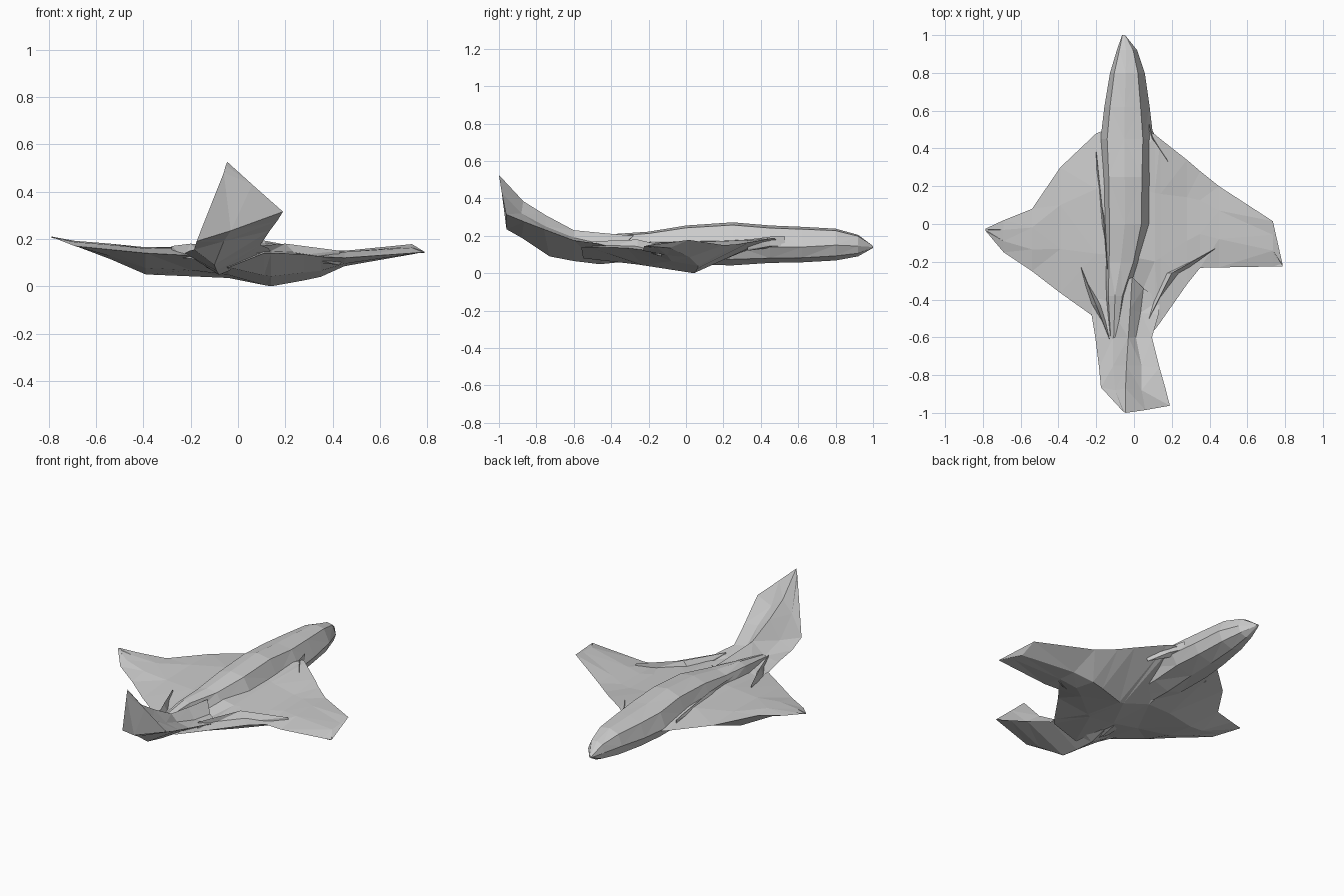
import bpy, bmesh


def loft(name, rings):
    """Skin a list of equal-length point rings, capped and triangulated."""
    bm = bmesh.new()
    vs = [[bm.verts.new(p) for p in ring] for ring in rings]
    n = len(vs[0])
    for a, b in zip(vs, vs[1:]):
        for i in range(n):
            j = (i + 1) % n
            bm.faces.new((a[i], a[j], b[j], b[i]))
    bm.faces.new(vs[0])
    bm.faces.new(vs[-1])
    bmesh.ops.remove_doubles(bm, verts=bm.verts, dist=0.0005)
    bmesh.ops.triangulate(bm, faces=bm.faces)
    bmesh.ops.recalc_face_normals(bm, faces=bm.faces)
    me = bpy.data.meshes.new(name)
    bm.to_mesh(me)
    bm.free()
    ob = bpy.data.objects.new(name, me)
    bpy.context.collection.objects.link(ob)
    return ob


# Fuselage: eight-sided sections (y, centre x, half width, top, middle, bottom)
def body_ring(y, xc, w, t, m, b):
    pts = [(-1, m), (-.75, t - .25 * (t - m)), (-.1, t), (.6, t - .12 * (t - m)),
           (1, m), (.75, b + .3 * (m - b)), (0, b), (-.75, b + .3 * (m - b))]
    return [(xc + w * u, y, z) for u, z in pts]


loft("fuselage", [body_ring(*s) for s in [
    (1.0, -.055, .008, .145, .14, .135),
    (.92, -.037, .054, .205, .145, .09),
    (.80, -.035, .092, .238, .15, .068),
    (.62, -.037, .120, .248, .14, .058),
    (.45, -.037, .140, .255, .14, .055),
    (.25, -.036, .130, .272, .15, .042),
    (0, -.036, .125, .255, .15, .045),
    (-.2, -.060, .095, .222, .14, .06),
    (-.38, -.095, .055, .21, .13, .06),
    (-.6, -.105, .025, .17, .14, .09)]])


# Wings: sections along x (x, front y, rear y, front z, rear z, top, bottom)
def wing_ring(x, yf, yr, zf, zr, t, b):
    y = lambda k: yf + k * (yr - yf)
    rear = b + .3 * (zr - b)
    return [(x, yf, zf), (x, y(.3), t), (x, y(.65), t - .005), (x, yr, zr),
            (x, y(.7), rear), (x, y(.42), b)]


loft("wings", [wing_ring(*s) for s in [
    (-.787, -.025, -.035, .21, .208, .209, .208),
    (-.69, .02, -.15, .19, .17, .192, .172),
    (-.54, .08, -.25, .172, .155, .18, .115),
    (-.39, .30, -.365, .155, .14, .165, .05),
    (-.20, .48, -.50, .14, .13, .168, .042),
    (-.04, .54, -.55, .12, .08, .18, .035),
    (.11, .475, -.56, .185, .14, .17, .005),
    (.14, .45, -.52, .185, .14, .165, 0),
    (.28, .34, -.32, .165, .135, .145, .025),
    (.35, .28, -.232, .155, .125, .145, .04),
    (.45, .20, -.23, .15, .12, .15, .085),
    (.735, .015, -.225, .178, .14, .168, .135),
    (.787, -.215, -.225, .146, .145, .146, .145)]])

# Tail: spread tailplanes rising into the fin, with the rear belly below
loft("tail", [
    [(-.22, -.40, .14), (-.10, -.34, .14), (-.01, -.28, .20),
     (.05, -.34, .15), (.14, -.40, .14), (-.06, -.34, .06)],
    [(-.225, -.48, .14), (-.11, -.47, .15), (-.02, -.45, .215),
     (.035, -.47, .16), (.13, -.48, .16), (-.08, -.46, .048)],
    [(-.205, -.6, .15), (-.11, -.6, .16), (-.03, -.6, .23),
     (.01, -.6, .19), (.095, -.6, .175), (-.09, -.6, .065)],
    [(-.185, -.76, .155), (-.11, -.75, .2), (-.04, -.75, .31),
     (.04, -.75, .25), (.135, -.76, .235), (-.1, -.73, .09)],
    [(-.175, -.865, .19), (-.1, -.88, .31), (-.045, -.87, .385),
     (.04, -.88, .32), (.165, -.865, .275), (-.06, -.88, .19)],
    [(-.06, -.99, .48), (-.052, -.995, .51), (-.045, -1, .525),
     (.06, -.985, .43), (.19, -.962, .315), (-.03, -.96, .235)]])


# Folded ridges beside the rear fuselage
def ridge(name, a, m, b, w):
    rings = []
    for (x, y, z), k in ((a, .1), (m, 1), (b, .1)):
        rings.append([(x - w * k, y, z - .06), (x, y, z), (x + w * k, y, z - .05)])
    loft(name, rings)


ridge("left_ridge", (-.28, -.23, .17), (-.2, -.43, .18), (-.13, -.61, .17), .03)
ridge("right_ridge", (.43, -.13, .15), (.2, -.26, .18), (.08, -.5, .17), .05)
ridge("left_strake", (-.2, .38, .17), (-.16, 0, .185), (-.14, -.26, .18), .03)
ridge("right_strake", (.18, .33, .18), (.1, .45, .195), (.08, .53, .195), .02)
